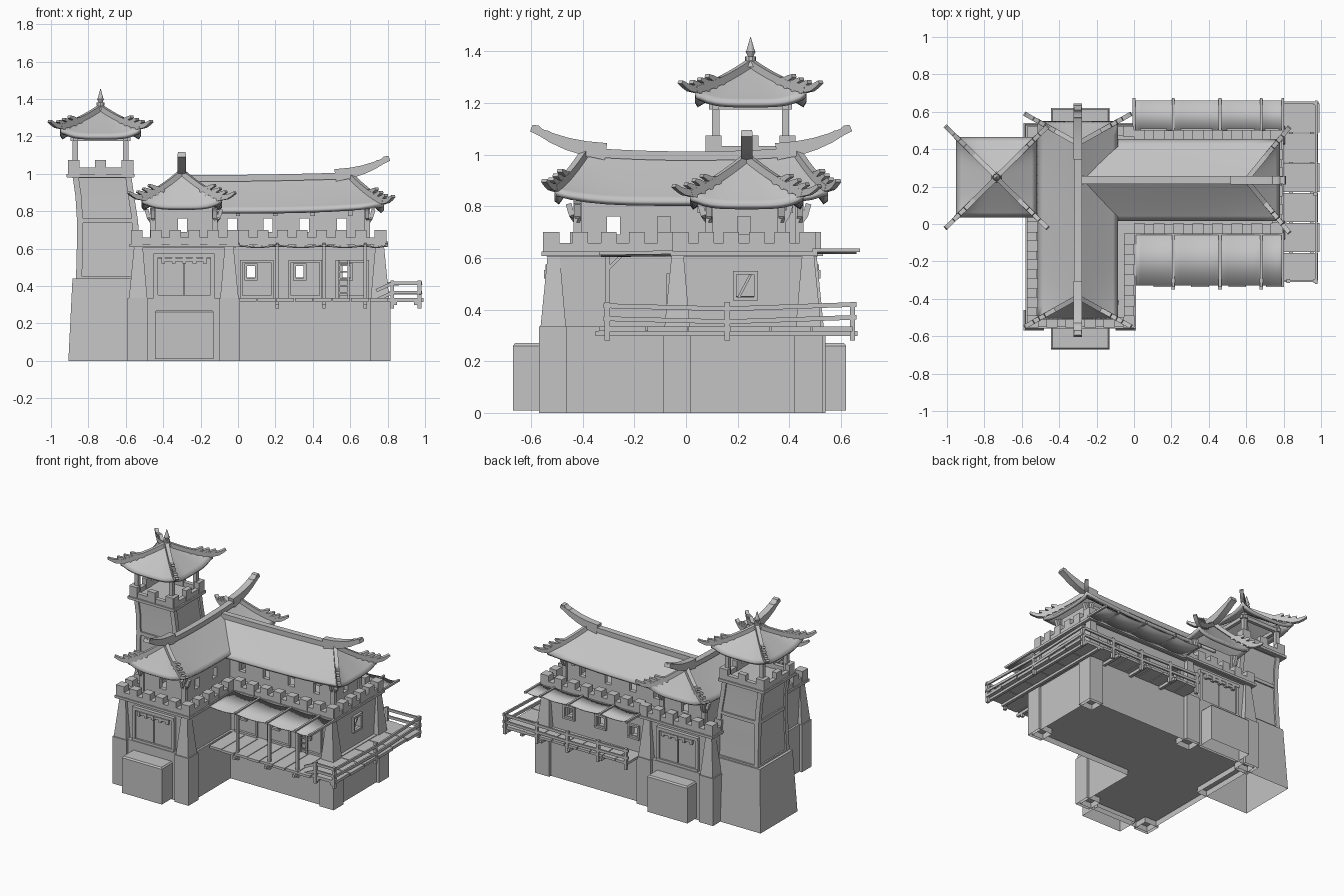
import bpy, bmesh, math
from mathutils import Vector, Matrix

if "Cube" in bpy.data.objects:
    bpy.data.objects.remove(bpy.data.objects["Cube"])

grey = bpy.data.materials.new("plain grey")
grey.use_nodes = True
grey.diffuse_color = (0.55, 0.55, 0.55, 1)
grey.node_tree.nodes["Principled BSDF"].inputs["Base Color"].default_value = grey.diffuse_color


def finish(bm, name, thickness=0):
    bmesh.ops.recalc_face_normals(bm, faces=bm.faces)
    mesh = bpy.data.meshes.new(name)
    bm.to_mesh(mesh)
    bm.free()
    ob = bpy.data.objects.new(name, mesh)
    bpy.context.collection.objects.link(ob)
    mesh.materials.append(grey)
    if thickness:
        mod = ob.modifiers.new("thickness", "SOLIDIFY")
        mod.thickness = thickness
    bpy.ops.object.select_all(action="DESELECT")
    ob.select_set(True)
    bpy.context.view_layer.objects.active = ob
    bpy.ops.object.shade_smooth_by_angle(angle=math.radians(25))


def skin(bm, rings, bottom=True):
    """Join rings of points into a closed prism."""
    rings = [[bm.verts.new(p) for p in r] for r in rings]
    n = len(rings[0])
    for a, b in zip(rings, rings[1:]):
        for i in range(n):
            j = (i + 1) % n
            bm.faces.new((a[i], a[j], b[j], b[i]))
    bm.faces.new(rings[-1])
    if bottom:
        bm.faces.new(rings[0][::-1])


def loft(bm, rects, bottom=True):
    skin(bm, [[(a, c, z), (b, c, z), (b, d, z), (a, d, z)] for a, b, c, d, z in rects], bottom)


def box(bm, x0, x1, y0, y1, z0, z1):
    loft(bm, [(x0, x1, y0, y1, z0), (x0, x1, y0, y1, z1)])


def run(bm, axis, lo, hi, c0, c1, z0, z1):
    """Box whose length lies along the given axis."""
    box(bm, *((lo, hi, c0, c1) if axis == "x" else (c0, c1, lo, hi)), z0, z1)


def sweep(bm, pts, w, h, tip=1.0):
    """Rectangular bar along a path, its height tapering to the tip scale."""
    pts = [Vector(p) for p in pts]
    rings, n = [], len(pts) - 1
    for i, p in enumerate(pts):
        t = (pts[min(i + 1, n)] - pts[max(i - 1, 0)]).normalized()
        side = Vector((0, 1, 0)).cross(t) if abs(t.z) > 0.9 else t.cross(Vector((0, 0, 1)))
        side.normalize()
        up = side.cross(t) * (1 + (tip - 1) * i / n)
        rings.append([p + (side * w * a + up * h * b) / 2
                      for a, b in ((-1, -1), (1, -1), (1, 1), (-1, 1))])
    skin(bm, rings)


def wall(bm, axis, lo, hi, c, z0, z1, windows, w0, w1, half=0.025, thick=0.03):
    """Wall with square window openings."""
    edge = lo
    for m in windows:
        run(bm, axis, edge, m - half, c, c + thick, z0, z1)
        run(bm, axis, m - half, m + half, c, c + thick, z0, w0)
        run(bm, axis, m - half, m + half, c, c + thick, w1, z1)
        edge = m + half
    run(bm, axis, edge, hi, c, c + thick, z0, z1)


def frame(bm, axis, m, c, z0, z1, half, depth=0.012, w=0.014):
    for a in (m - half, m + half - w):
        run(bm, axis, a, a + w, c - depth, c + depth, z0, z1)
    for z in (z0, z1 - w):
        run(bm, axis, m - half, m + half, c - depth - 0.003, c + depth + 0.003, z, z + w)


def parapet(bm, axis, lo, hi, c0, c1, z):
    run(bm, axis, lo - 0.01, hi + 0.01, c0 - 0.01, c1 + 0.01, z - 0.012, z + 0.005)
    run(bm, axis, lo, hi, c0, c1, z, z + 0.038)
    n = max(2, round((hi - lo) / 0.1))
    for i in range(n):
        m = lo + 0.03 + (hi - lo - 0.06) * i / (n - 1)
        run(bm, axis, m - 0.03, m + 0.03, c0 - 0.003, c1 + 0.003, z, z + 0.08)


def hip_roof(name, cx, cy, hw, hl, ridge, ze, zr, axis="y", lift=0.04, sag=0.015, cut=None):
    """Curved hipped roof with hip ribs and upturned corner horns."""
    def at(t, a, b):
        l, w = (hl + (ridge - hl) * t) * a, hw * (1 - t) * b
        z = ze + (zr - ze) * t ** 1.05 + lift * (a * b) ** 4 * (1 - t) ** 2 + sag * a * a * t
        return Vector((cx + w, cy + l, z) if axis == "y" else (cx + l, cy + w, z))

    steps, seg = 8, 16
    s = [-1 + 2 * i / seg for i in range(seg)]
    loop = [(q, -1) for q in s] + [(1, q) for q in s] + [(-q, 1) for q in s] + [(-1, -q) for q in s]
    bm = bmesh.new()
    rings = [[bm.verts.new(at(k / steps, *p)) for p in loop] for k in range(steps + 1)]
    for u, v in zip(rings, rings[1:]):
        for i in range(len(loop)):
            j = (i + 1) % len(loop)
            bm.faces.new((u[i], u[j], v[j], v[i]))
    bmesh.ops.remove_doubles(bm, verts=bm.verts, dist=0.0005)
    if cut is not None:
        bmesh.ops.bisect_plane(bm, geom=bm.verts[:] + bm.edges[:] + bm.faces[:],
                               plane_co=(cut, 0, 0), plane_no=(-1, 0, 0), clear_outer=True)
    finish(bm, name, 0.022)

    bm = bmesh.new()
    rise = Vector((0, 0, 0.01))
    ends = (1,) if cut is not None else (-1, 1)
    for a in ends:
        for b in (-1, 1):
            sweep(bm, [at(k / steps, a, b) + rise for k in range(steps + 1)], 0.026, 0.028)
            out = at(0, a, b) - at(0.4, a, b)
            out.z = 0
            out.normalize()
            for i in range(4):
                p = at(i * 0.14, a, b) + rise
                r = 1.0 if i == 0 else 0.75
                sweep(bm, [p - out * 0.03, p + out * 0.03 * r + rise * 0.6,
                           p + out * 0.055 * r + rise * 1.6, p + out * 0.08 * r + rise * 3 * r],
                      0.024, 0.032, 0.4)
    # main ridge with upswept tail ornaments
    if ridge > 0.1:
        q = [i / 12 for i in range(0 if cut is not None else -12, 13)]
        sweep(bm, [at(1, a, 0) + rise for a in q], 0.042, 0.035)
        for a in ends:
            e = at(1, a, 0)
            d = Vector((0, a, 0)) if axis == "y" else Vector((a, 0, 0))
            tail = [e + d * o + Vector((0, 0, z)) for o, z in
                    ((-0.08, 0.012), (0.0, 0.024), (0.07, 0.042), (0.13, 0.065), (0.17, 0.085), (0.21, 0.1))]
            sweep(bm, tail, 0.045, 0.066, 0.3)
            for p in tail[1:5]:
                sweep(bm, [p, p + d * 0.015 + rise * 2, p + d * 0.035 + rise * 2.6], 0.04, 0.025, 0.4)
    finish(bm, name + "_ridges")


# hollow stone plinth with a raised floor, and corner pillars
plan = ((-0.57, -0.55), (-0.01, -0.55), (-0.01, -0.07), (0.795, -0.07), (0.795, 0.51), (-0.01, 0.51),
        (-0.01, 0.52), (-0.57, 0.52))
bm = bmesh.new()
skin(bm, [[(x, y, z) for x, y in plan] for z in (0, 0.335)], False)
finish(bm, "plinth")
bm = bmesh.new()
bm.faces.new([bm.verts.new((x, y, 0.04)) for x, y in plan])
finish(bm, "plinth_floor")
bm = bmesh.new()
for cx, cy, sx, sy in ((-0.59, -0.57, 1, 1), (0.01, -0.57, -1, 1), (-0.59, 0.54, 1, -1),
                       (0.01, 0.54, -1, -1), (0.815, -0.09, -1, 1), (0.815, 0.53, -1, -1)):
    def rect(o, i, z):
        return (*sorted((cx + sx * o, cx + sx * i)), *sorted((cy + sy * o, cy + sy * i)), z)
    loft(bm, [rect(0, 0.11, 0), rect(0, 0.11, 0.335)], False)
    loft(bm, [rect(0.007, 0.105, 0.335), rect(0.035, 0.08, 0.62)])
finish(bm, "corner_pillars")

# lower storey walls and the terrace above
bm = bmesh.new()
bays = (0.07, 0.33, 0.58)
for y in (-0.045, 0.45):
    wall(bm, "x", -0.03, 0.77, y, 0.33, 0.62, bays, 0.445, 0.51, 0.022)
wall(bm, "y", -0.045, 0.48, 0.74, 0.33, 0.62, (0.23,), 0.45, 0.535, 0.035)
for y in (-0.52, 0.46):
    run(bm, "x", -0.555, -0.025, y, y + 0.03, 0.33, 0.62)
run(bm, "y", -0.52, 0.49, -0.555, -0.525, 0.33, 0.62)
run(bm, "y", -0.52, -0.04, -0.055, -0.025, 0.33, 0.62)
box(bm, -0.56, -0.01, -0.54, 0.51, 0.605, 0.63)
box(bm, -0.01, 0.78, -0.045, 0.49, 0.605, 0.63)
finish(bm, "lower_walls")
bm = bmesh.new()
for m in bays:
    frame(bm, "x", m, 0.482, 0.425, 0.525, 0.045)
    frame(bm, "x", m + 0.03, -0.047, 0.335, 0.54, 0.09)
    frame(bm, "x", m, -0.047, 0.43, 0.52, 0.035)
frame(bm, "y", 0.23, 0.772, 0.435, 0.55, 0.048)
sweep(bm, [(0.765, 0.205, 0.45), (0.765, 0.25, 0.535)], 0.01, 0.01)
finish(bm, "window_frames")

# crenellated parapets
bm = bmesh.new()
for y in (-0.55, 0.47):
    parapet(bm, "x", -0.57, 0, y, y + 0.05, 0.62)
parapet(bm, "y", -0.55, 0.52, -0.57, -0.52, 0.62)
parapet(bm, "y", -0.55, -0.05, -0.05, 0, 0.62)
for y in (-0.05, 0.45):
    parapet(bm, "x", 0, 0.79, y, y + 0.05, 0.62)
parapet(bm, "y", -0.05, 0.5, 0.74, 0.79, 0.62)
finish(bm, "parapets")

# upper storey walls
bm = bmesh.new()
top = 0.82
for y in (-0.42, 0.41):
    wall(bm, "x", -0.455, -0.125, y, 0.63, top, (-0.297,), 0.69, 0.76)
for x, holes in ((-0.455, (-0.28,)), (-0.155, (-0.28, -0.085, 0.225))):
    wall(bm, "y", -0.42, 0.44, x, 0.63, top, holes, 0.69, 0.76)
for y in (0.09, 0.34):
    wall(bm, "x", -0.14, 0.69, y, 0.63, top, (-0.03, 0.16, 0.355, 0.555), 0.69, 0.76)
wall(bm, "y", 0.09, 0.37, 0.66, 0.63, top, (0.225,), 0.69, 0.76)
finish(bm, "upper_walls")
bm = bmesh.new()
for x, y, sx, sy in ((-0.455, -0.42, -1, -1), (-0.125, -0.42, 1, -1), (-0.455, 0.44, -1, 1),
                     (-0.125, 0.44, 1, 1), (0.69, 0.09, 1, -1), (0.69, 0.37, 1, 1)):
    box(bm, x - 0.015, x + 0.015, y - 0.015, y + 0.015, 0.63, top)
    for dx, dy in ((sx, 0), (0, sy)):
        sweep(bm, [(x, y, 0.735), (x + dx * 0.022, y + dy * 0.022, 0.765),
                   (x + dx * 0.035, y + dy * 0.035, 0.81)], 0.02, 0.022)
for x in (0.0, 0.2, 0.4, 0.6):
    for y in (0.07, 0.39):
        box(bm, x - 0.012, x + 0.012, y - 0.025, y + 0.025, 0.775, 0.805)
finish(bm, "posts_and_brackets")

# roofs
hip_roof("long_roof", -0.30, 0.02, 0.215, 0.53, 0.41, 0.82, 0.985)
hip_roof("wing_roof", -0.30, 0.235, 0.22, 1.08, 0.90, 0.805, 0.965, "x", 0.035, cut=-0.30)

# gates with steps on both ends
for name, y, s in (("front", -0.52, -1), ("back", 0.49, 1)):
    bm = bmesh.new()
    frame(bm, "x", -0.288, y, 0.33, 0.575, 0.163, 0.022, 0.022)
    for x in (-0.36, -0.216):
        run(bm, "x", x - 0.069, x + 0.069, y - 0.012, y + 0.012, 0.335, 0.55)
    sweep(bm, [(-0.41, y + s * 0.018, 0.54), (-0.165, y + s * 0.018, 0.54)], 0.018, 0.018)
    for i in range(5):
        x = -0.40 + i * 0.056
        box(bm, x - 0.01, x + 0.01, y + s * 0.018 - 0.012, y + s * 0.018 + 0.012, 0.52, 0.553)
    finish(bm, name + "_gate")
    bm = bmesh.new()
    y0, y1 = sorted((y, -0.67 if s < 0 else 0.62))
    loft(bm, [(-0.445, -0.13, y0, y1, 0.01), (-0.445, -0.13, y0, y1, 0.26),
              (-0.437, -0.138, y0 + 0.008, y1 - 0.008, 0.27)], False)
    finish(bm, name + "_step")

# watch tower
tx, ty = -0.735, 0.25
def square(c, r, z):
    return (c - r, c + r, ty - r, ty + r, z)
bm = bmesh.new()
loft(bm, [square(-0.70, 0.207, 0), square(-0.70, 0.185, 0.44)], False)
finish(bm, "tower_base")
shaft = [(-0.69, 0.175, 0.44), (-0.693, 0.168, 0.6), (-0.698, 0.162, 0.75), (-0.712, 0.156, 0.88), (-0.728, 0.156, 0.99)]
bm = bmesh.new()
loft(bm, [square(c, r - 0.01, z) for c, r, z in shaft])
finish(bm, "tower_shaft")
bm = bmesh.new()
for a in (-1, 1):
    for b in (-1, 1):
        sweep(bm, [(c + a * (r - 0.015), ty + b * (r - 0.015), z) for c, r, z in shaft], 0.032, 0.032)
for c, r, z in shaft[::2]:
    loft(bm, [square(c, r, z - 0.012), square(c, r, z + 0.012)])
finish(bm, "tower_ribs")
bm = bmesh.new()
loft(bm, [square(tx, 0.18, 0.98), square(tx, 0.18, 1.0)])
for d in (-0.172, 0.142):
    parapet(bm, "x", tx - 0.172, tx + 0.172, ty + d, ty + d + 0.03, 0.995)
    parapet(bm, "y", ty - 0.172, ty + 0.172, tx + d, tx + d + 0.03, 0.995)
for a in (-0.135, 0.135):
    for b in (-0.135, 0.135):
        box(bm, tx + a - 0.014, tx + a + 0.014, ty + b - 0.014, ty + b + 0.014, 1.0, 1.22)
    run(bm, "x", tx - 0.16, tx + 0.16, ty + a - 0.012, ty + a + 0.012, 1.175, 1.2)
    run(bm, "y", ty - 0.16, ty + 0.16, tx + a - 0.012, tx + a + 0.012, 1.175, 1.2)
finish(bm, "tower_lookout")
hip_roof("tower_roof", tx, ty, 0.216, 0.216, 0.002, 1.202, 1.345, sag=0)
bm = bmesh.new()
for z, h, r0, r1 in ((1.34, 0.03, 0.03, 0.015), (1.365, 0.015, 0.022, 0.022), (1.38, 0.02, 0.01, 0.02), (1.4, 0.055, 0.017, 0.001)):
    bmesh.ops.create_cone(bm, cap_ends=True, segments=10, radius1=r0, radius2=r1, depth=h,
                          matrix=Matrix.Translation((tx, ty, z + h / 2)))
finish(bm, "tower_finial")

# plank decks around the wing, on joists
poles = (0.0, 0.21, 0.46, 0.68, 0.795)
bm = bmesh.new()
for i in range(6):
    y = -0.31 + i * 0.16
    box(bm, 0.80, 0.985 + 0.006 * (i % 2), y, y + 0.155, 0.315, 0.335)
for i in range(8):
    x = 0.005 + i * 0.1
    for y0, y1 in ((-0.33, -0.06), (0.5, 0.65)):
        box(bm, x, x + 0.095, y0 - 0.006 * (i % 2), y1, 0.318, 0.335)
for x in (0.84, 0.95):
    box(bm, x - 0.01, x + 0.01, -0.31, 0.65, 0.298, 0.315)
for x in poles[1:4]:
    for y0, y1 in ((-0.35, -0.06), (0.5, 0.665)):
        box(bm, x - 0.01, x + 0.01, y0, y1, 0.298, 0.318)
finish(bm, "decks")
bm = bmesh.new()
for x, y in ((0.825, -0.305), (0.97, -0.305), (0.97, 0.16), (0.97, 0.645), (0.72, 0.645), (0.48, 0.645), (0.24, 0.645), (0.02, 0.645)):
    box(bm, x - 0.01, x + 0.01, y - 0.01, y + 0.01, 0.28, 0.43)
for z in (0.365, 0.415):
    sweep(bm, [(0.74, -0.305, z - 0.04), (0.825, -0.305, z), (0.985, -0.305, z)], 0.012, 0.018)
    sweep(bm, [(0.975, -0.32, z), (0.975, 0.16, z - 0.012), (0.975, 0.66, z + 0.005)], 0.012, 0.018)
    sweep(bm, [(0.985, 0.648, z), (0.48, 0.648, z - 0.008), (0.0, 0.648, z)], 0.012, 0.018)
finish(bm, "railings")

# cloth awnings on poles
for name, y0, y1, z0, z1 in (("front", -0.33, -0.05, 0.618, 0.622), ("back", 0.66, 0.49, 0.63, 0.63)):
    bm = bmesh.new()
    spots = [(a + (b - a) * i / 6, 0.01 * math.sin(math.pi * i / 6))
             for a, b in zip(poles, poles[1:]) for i in range(6)] + [(poles[-1], 0)]
    grid = [[bm.verts.new((x, y, z - dip)) for y, z in ((y0, z0), (y1, z1))] for x, dip in spots]
    for u, v in zip(grid, grid[1:]):
        bm.faces.new((u[0], v[0], v[1], u[1]))
    finish(bm, name + "_awning", 0.005)
    bm = bmesh.new()
    for x in poles:
        sweep(bm, [(x, y0 * 1.02, z0), (x, y1, z1)], 0.014, 0.014)
    if name == "front":
        for x in poles[1:4]:
            box(bm, x - 0.009, x + 0.009, -0.312, -0.294, 0.28, 0.62)
            sweep(bm, [(x, -0.30, 0.56), (x, -0.24, 0.618)], 0.012, 0.012)
    finish(bm, name + "_awning_poles")

# ladder against the wing wall
bm = bmesh.new()
for x in (0.54, 0.59):
    box(bm, x - 0.005, x + 0.005, -0.075, -0.063, 0.335, 0.54)
for i in range(5):
    box(bm, 0.54, 0.59, -0.073, -0.065, 0.36 + i * 0.037, 0.368 + i * 0.037)
finish(bm, "ladder")
